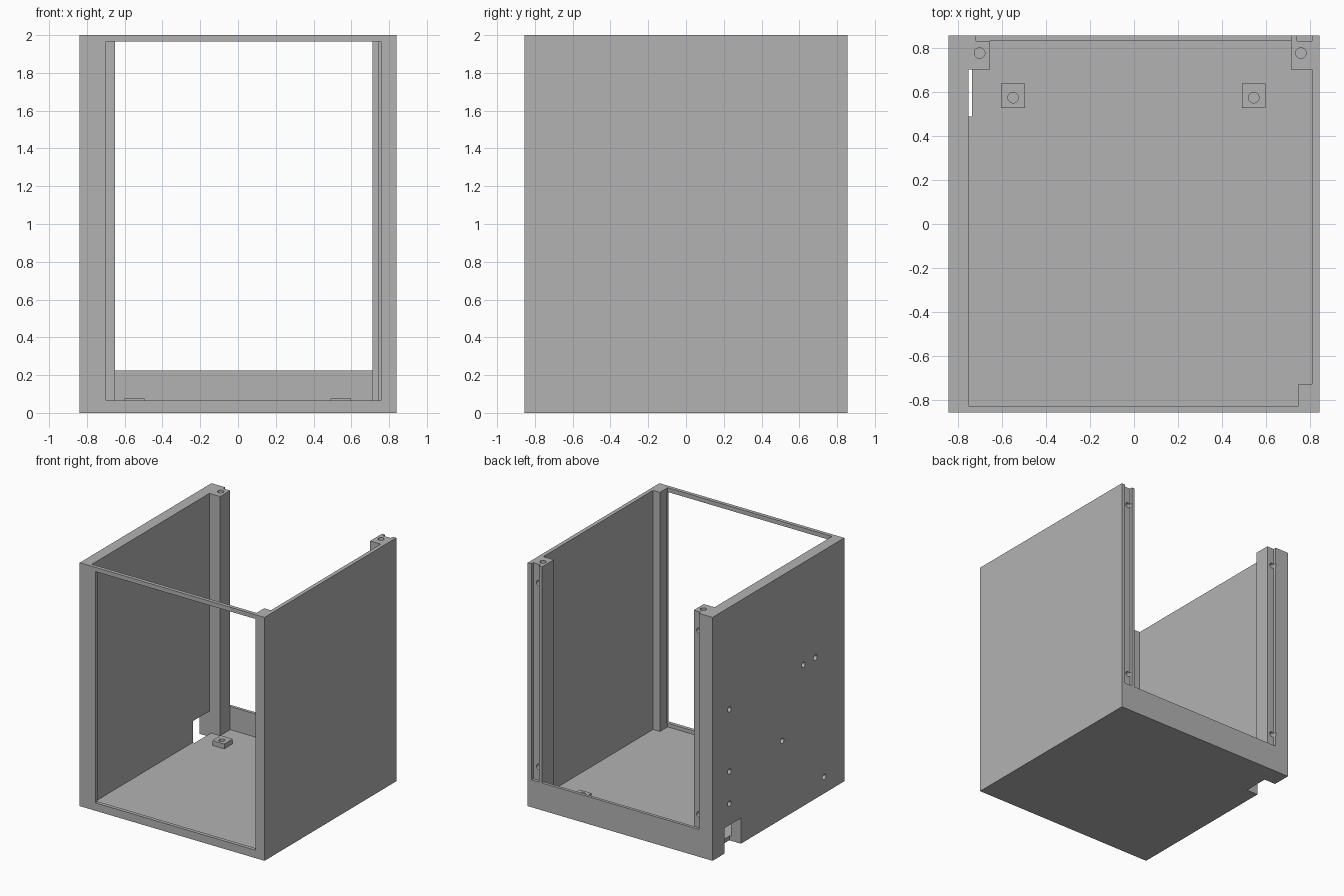
import bpy
import bmesh
from mathutils import Matrix, Vector

cube = bpy.data.objects.get("Cube")
if cube:
    bpy.data.objects.remove(cube, do_unlink=True)

grey = bpy.data.materials.new("plain grey")
grey.use_nodes = True
colour = (0.45, 0.45, 0.45, 1)
grey.diffuse_color = colour
grey.node_tree.nodes["Principled BSDF"].inputs["Base Color"].default_value = colour


def finish(name, bm):
    bmesh.ops.recalc_face_normals(bm, faces=bm.faces)
    mesh = bpy.data.meshes.new(name)
    bm.to_mesh(mesh)
    bm.free()
    mesh.materials.append(grey)
    obj = bpy.data.objects.new(name, mesh)
    bpy.context.collection.objects.link(obj)
    return obj


def prism(name, outline, z0, z1):
    bm = bmesh.new()
    face = bm.faces.new([bm.verts.new((x, y, z0)) for x, y in outline])
    new = bmesh.ops.extrude_face_region(bm, geom=[face])["geom"]
    for v in new:
        if isinstance(v, bmesh.types.BMVert):
            v.co.z = z1
    return finish(name, bm)


def box(name, x, y, z):
    outline = [(x[0], y[0]), (x[1], y[0]), (x[1], y[1]), (x[0], y[1])]
    return prism(name, outline, z[0], z[1])


def drill(name, centre, axis, depth, radius):
    # Cylinder centred on the surface point, reaching depth into the part
    bm = bmesh.new()
    turn = Vector(axis).to_track_quat('Z', 'Y').to_matrix().to_4x4()
    bmesh.ops.create_cone(bm, cap_ends=True, segments=24, radius1=radius,
                          radius2=radius, depth=2 * depth,
                          matrix=Matrix.Translation(centre) @ turn)
    return finish(name, bm)


def cut(target, cutter):
    mod = target.modifiers.new("cut", 'BOOLEAN')
    mod.operation = 'DIFFERENCE'
    mod.solver = 'EXACT'
    mod.object = cutter
    cutter.hide_render = True
    bpy.ops.object.select_all(action='DESELECT')
    bpy.context.view_layer.objects.active = target
    target.select_set(True)
    bpy.ops.object.modifier_apply(modifier=mod.name)
    bpy.data.objects.remove(cutter, do_unlink=True)


W, D, H = 0.84, 0.855, 2.0
FLOOR, SILL = 0.035, 0.225
BACK, POST = 0.83, 0.70
LEFT, RIGHT = -0.652, 0.711
TOP = 3

# Enclosure block
case = box("enclosure", (-W, W), (-D, D), (0, H))

# Cavity, leaving the walls and the three corner posts
cut(case, prism("cavity", [
    (-0.75, -0.825), (0.745, -0.825), (0.745, -0.725), (0.807, -0.725),
    (0.807, POST), (RIGHT, POST), (RIGHT, BACK), (LEFT, BACK),
    (LEFT, POST), (-0.75, POST)], FLOOR, TOP))

# Front window, back opening with one rebate, and the other panel groove
cut(case, box("front_window", (-0.698, 0.757), (-1, -0.82), (0.065, 1.965)))
cut(case, box("back_opening", (-0.716, RIGHT), (BACK, 1), (SILL, TOP)))
cut(case, box("back_groove", (0.739, 0.807), (BACK, 1), (SILL, TOP)))

# Cable notch through the side wall and floor edge
cut(case, box("cable_notch", (-1, -0.735), (0.487, POST), (-1, 0.21)))

# Screw holes in the tops and backs of the rear posts
for x in (-0.70, 0.757):
    cut(case, drill("top_hole", (x, 0.775, H), (0, 0, 1), 0.1, 0.024))
    for z in (0.335, 1.845):
        cut(case, drill("panel_hole", (x, BACK, z), (0, 1, 0), 0.07, 0.022))

# Blind holes in the outer side wall
for y, z in ((0.635, 1.16), (0.635, 0.65), (0.635, 0.385), (-0.05, 0.64),
             (-0.325, 1.16), (-0.48, 1.16), (-0.595, 0.135)):
    cut(case, drill("side_hole", (-W, y, z), (1, 0, 0), 0.06, 0.022))

# Mounting pads on the floor
pads = []
for side, x in (("right", -0.548), ("left", 0.543)):
    pad = box(side + "_mounting_pad", (x - 0.054, x + 0.054),
              (0.527, 0.636), (FLOOR, 0.075))
    cut(pad, drill("pad_hole", (x, 0.573, 0.075), (0, 0, 1), 0.06, 0.024))
    pads.append(pad)

for obj in [case] + pads:
    bpy.ops.object.select_all(action='DESELECT')
    bpy.context.view_layer.objects.active = obj
    obj.select_set(True)
    bpy.ops.object.shade_smooth_by_angle()
